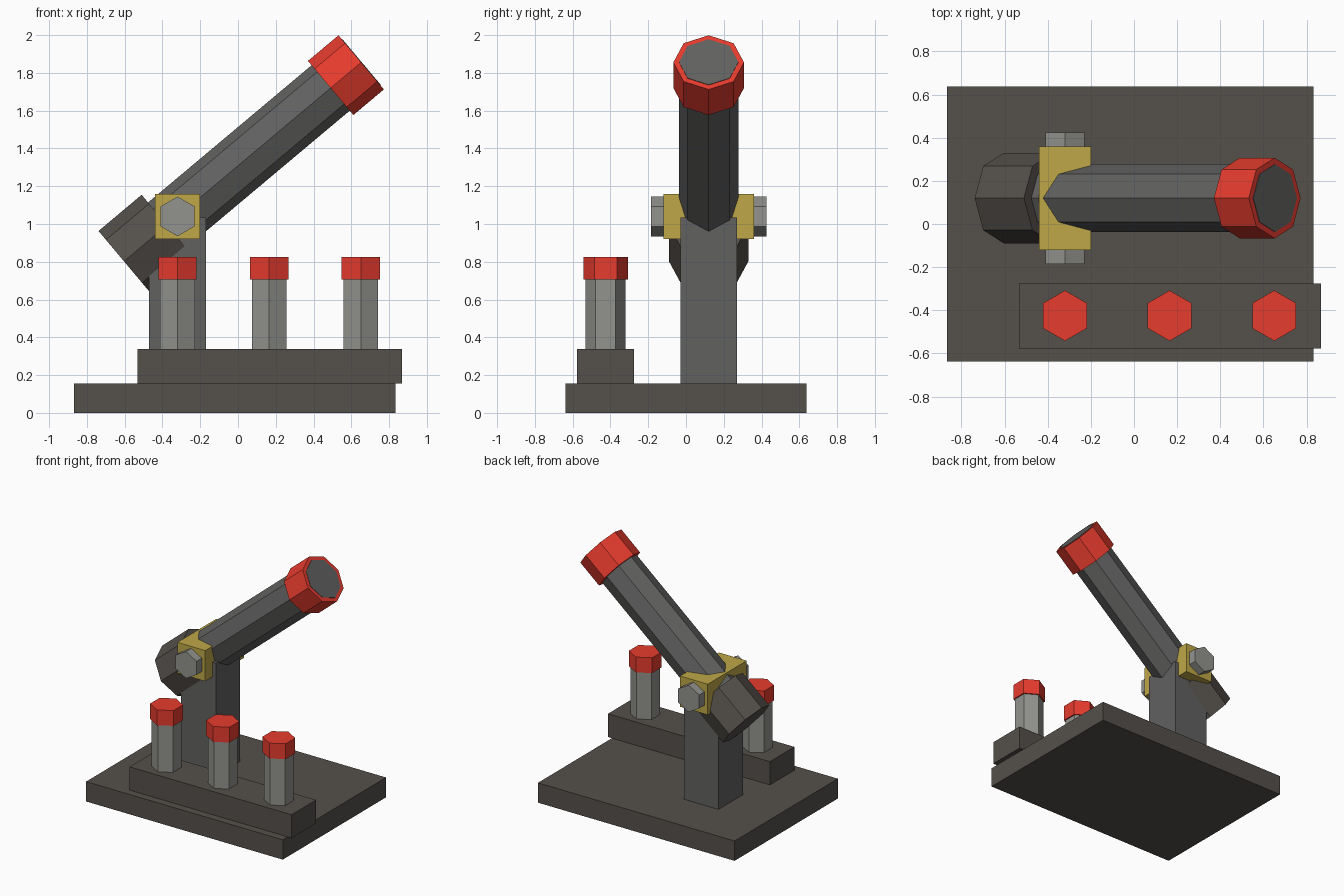
import bpy
import bmesh
from math import radians, pi
from mathutils import Matrix, Vector

if "Cube" in bpy.data.objects:
    bpy.data.objects.remove(bpy.data.objects["Cube"])


def material(name, rgb):
    m = bpy.data.materials.new(name)
    m.diffuse_color = (*rgb, 1)
    m.use_nodes = True
    m.node_tree.nodes["Principled BSDF"].inputs["Base Color"].default_value = m.diffuse_color
    return m


DARK = material("dark_iron", (0.09, 0.08, 0.07))
STEEL = material("gun_steel", (0.12, 0.12, 0.118))
LIGHT = material("light_steel", (0.29, 0.29, 0.27))
RED = material("red", (0.80, 0.045, 0.027))
GOLD = material("brass", (0.52, 0.39, 0.065))


def finish(name, bm, mat):
    me = bpy.data.meshes.new(name)
    bm.to_mesh(me)
    bm.free()
    me.materials.append(mat)
    ob = bpy.data.objects.new(name, me)
    bpy.context.collection.objects.link(ob)
    return ob


def box(name, lo, hi, mat):
    lo, hi = Vector(lo), Vector(hi)
    bm = bmesh.new()
    bmesh.ops.create_cube(bm, size=1, matrix=Matrix.Translation((lo + hi) / 2)
                          @ Matrix.Diagonal((*(hi - lo), 1)))
    return finish(name, bm, mat)


def prism(name, sides, r, start, end, frame, mat, turn=0.0):
    """Regular prism along the local z axis of frame, first corner at angle turn."""
    bm = bmesh.new()
    bmesh.ops.create_cone(bm, cap_ends=True, segments=sides, radius1=r, radius2=r, depth=end - start)
    bm.transform(frame @ Matrix.Translation((0, 0, (start + end) / 2)) @ Matrix.Rotation(turn, 4, 'Z'))
    return finish(name, bm, mat)


# Base, shell rack and post
box("base_plate", (-0.867, -0.637, 0), (0.833, 0.638, 0.155), DARK)
box("shell_rack", (-0.533, -0.577, 0.155), (0.867, -0.275, 0.337), DARK)
box("post", (-0.47, -0.03, 0.155), (-0.17, 0.27, 1.035), STEEL)

# Three hexagonal shells with red tips
for i, x in enumerate((-0.32, 0.165, 0.65)):
    f = Matrix.Translation((x, -0.425, 0))
    prism(f"shell_{i + 1}", 6, 0.106, 0.33, 0.71, f, LIGHT)
    prism(f"shell_tip_{i + 1}", 6, 0.117, 0.705, 0.825, f, RED)

# Trunnion block with a hexagonal pivot pin showing on both sides
pivot = Vector((-0.32, 0.12, 1.04))
box("trunnion_block", pivot - Vector((0.12, 0.24, 0.12)), pivot + Vector((0.12, 0.24, 0.12)), GOLD)
prism("pivot_pin", 6, 0.105, -0.305, 0.305,
      Matrix.Translation(pivot) @ Matrix.Rotation(pi / 2, 4, 'X'), LIGHT)

# Octagonal tube raised 40 degrees about the pivot
tube = Matrix.Translation(pivot) @ Matrix.Rotation(radians(50), 4, 'Y')
prism("breech", 8, 0.21, -0.37, -0.072, tube, DARK)
prism("barrel", 8, 0.157, -0.1, 1.272, tube, STEEL)
prism("muzzle_band", 8, 0.187, 1.058, 1.269, tube, RED)
